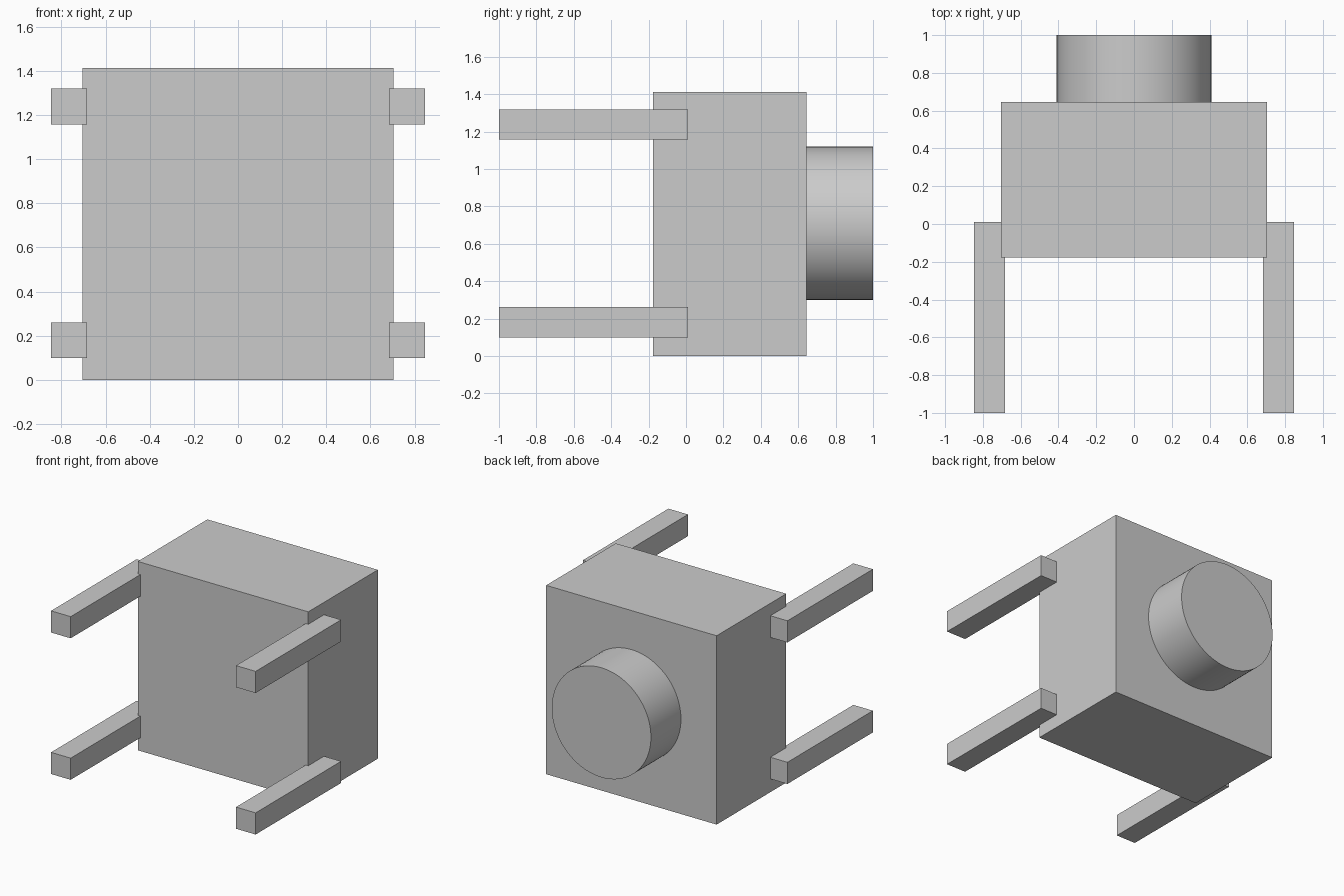
import bpy
import math

cube = bpy.data.objects.get("Cube")
if cube:
    bpy.data.objects.remove(cube, do_unlink=True)

# Single plain grey
grey = bpy.data.materials.new("plain_grey")
grey.use_nodes = True
grey.diffuse_color = (0.6, 0.6, 0.6, 1)
grey.node_tree.nodes["Principled BSDF"].inputs["Base Color"].default_value = (0.6, 0.6, 0.6, 1)


def finish(name):
    obj = bpy.context.object
    obj.name = name
    obj.data.materials.append(grey)
    return obj


def box(name, centre, size):
    bpy.ops.mesh.primitive_cube_add(size=1, location=centre)
    obj = finish(name)
    obj.scale = size
    bpy.ops.object.transform_apply(location=False, rotation=False, scale=True)
    return obj


# Housing
FRONT, BACK, HEIGHT = -0.177, 0.645, 1.412
box("body", (0, (FRONT + BACK) / 2, HEIGHT / 2), (1.41, BACK - FRONT, HEIGHT))

# Round push button on the back
bpy.ops.mesh.primitive_cylinder_add(
    vertices=96, radius=0.41, depth=1 - BACK + 0.02,
    location=(0, (1 + BACK - 0.02) / 2, 0.71), rotation=(math.pi / 2, 0, 0))
finish("button")
bpy.ops.object.shade_smooth_by_angle(angle=math.radians(30))

# Four square pins, overlapping the sides of the housing and pointing forward
PIN = 0.162
for side, sx in (("left", 1), ("right", -1)):
    for level, z in (("lower", 0.18), ("upper", 1.238)):
        box(f"{level}_{side}_pin", (sx * 0.765, -0.495, z), (PIN, 1.01, PIN))
